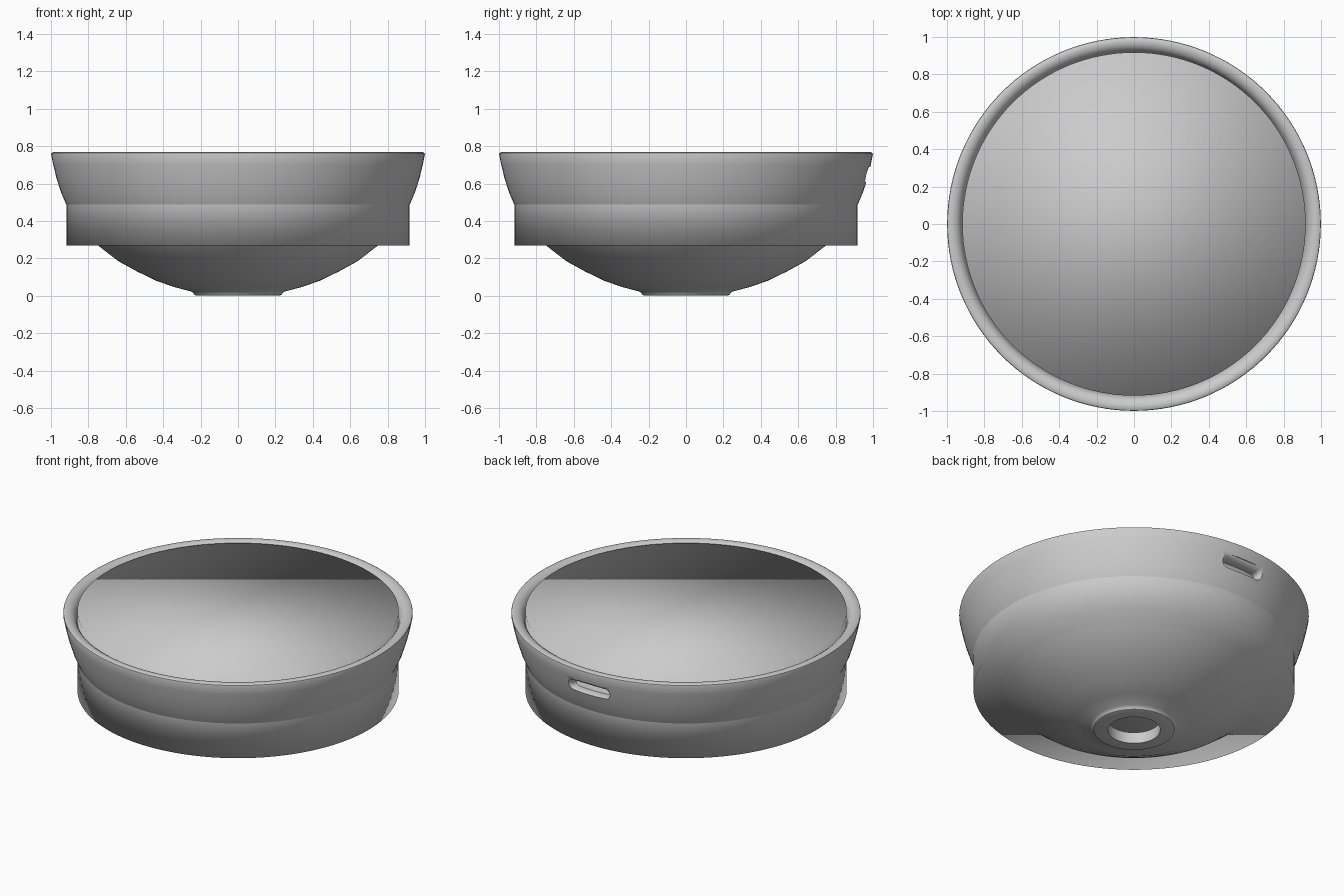
import bpy, bmesh, math

if "Cube" in bpy.data.objects:
    bpy.data.objects.remove(bpy.data.objects["Cube"])

SEG = 128


def make_object(name, bm):
    bmesh.ops.recalc_face_normals(bm, faces=bm.faces)
    mesh = bpy.data.meshes.new(name)
    bm.to_mesh(mesh)
    bm.free()
    ob = bpy.data.objects.new(name, mesh)
    bpy.context.collection.objects.link(ob)
    return ob


def loft(bm, rings, closed=False):
    """Bridge consecutive rings of points; loop round or cap the ends."""
    vr = [[bm.verts.new(p) for p in ring] for ring in rings]
    n = len(vr[0])
    pairs = list(zip(vr, vr[1:])) + ([(vr[-1], vr[0])] if closed else [])
    for a, b in pairs:
        for i in range(n):
            j = (i + 1) % n
            bm.faces.new((a[i], a[j], b[j], b[i]))
    if not closed:
        bm.faces.new(vr[0])
        bm.faces.new(vr[-1])


def circle(r, z):
    return [(r * math.cos(2 * math.pi * i / SEG), r * math.sin(2 * math.pi * i / SEG), z)
            for i in range(SEG)]


def slot(y, half_w, half_h, z, n=12):
    """Stadium outline in the xz plane."""
    pts = []
    for side in (1, -1):
        for i in range(n + 1):
            a = side * math.pi / 2 - math.pi * i / n
            pts.append((side * (half_w - half_h) + half_h * math.cos(a), y,
                        z + half_h * math.sin(a)))
    return pts


# Bowl: closed wall section, outside going up, over the rim, inside going down
outer = [(0.15, 0.0), (0.222, 0.0), (0.232, 0.004), (0.237, 0.014), (0.25, 0.023),
         (0.34, 0.046), (0.44, 0.081), (0.54, 0.13), (0.64, 0.185), (0.75, 0.27),
         (0.82, 0.34), (0.875, 0.41), (0.92, 0.49), (0.947, 0.555), (0.971, 0.63),
         (0.988, 0.70), (0.999, 0.755)]
rim = [(0.997, 0.763), (0.988, 0.768), (0.972, 0.769), (0.955, 0.765),
       (0.938, 0.754), (0.926, 0.737), (0.918, 0.71)]
inner = [(0.90, 0.63), (0.865, 0.53), (0.80, 0.42), (0.70, 0.31),
         (0.58, 0.22), (0.45, 0.15), (0.30, 0.095), (0.15, 0.07)]
bm = bmesh.new()
loft(bm, [circle(r, z) for r, z in outer + rim + inner], closed=True)
bowl = make_object("bowl", bm)

# Overflow slot in the back wall, flared at its mouth
bm = bmesh.new()
flare = [(0.80, 0), (0.935, 0), (0.945, 0.003), (0.955, 0.008), (0.965, 0.016),
         (0.973, 0.027), (0.98, 0.04), (1.05, 0.045)]
loft(bm, [slot(y, 0.13 + d, 0.024 + d * 0.6, 0.64) for y, d in flare])
cutter = make_object("overflow_cutter", bm)
cutter.hide_render = True
cutter.hide_set(True)

cut = bowl.modifiers.new("overflow_slot", "BOOLEAN")
cut.operation = "DIFFERENCE"
cut.solver = "EXACT"
cut.object = cutter
bpy.context.view_layer.objects.active = bowl
bowl.select_set(True)
bpy.ops.object.modifier_apply(modifier=cut.name)
bpy.data.objects.remove(cutter)
bpy.ops.object.shade_smooth_by_angle(angle=math.radians(40))

# Solid drum filling the bowl from just below the rim to under the step
bm = bmesh.new()
loft(bm, [circle(0.918, 0.268), circle(0.918, 0.769)])
drum = make_object("drum_insert", bm)
for p in drum.data.polygons:
    p.use_smooth = True
